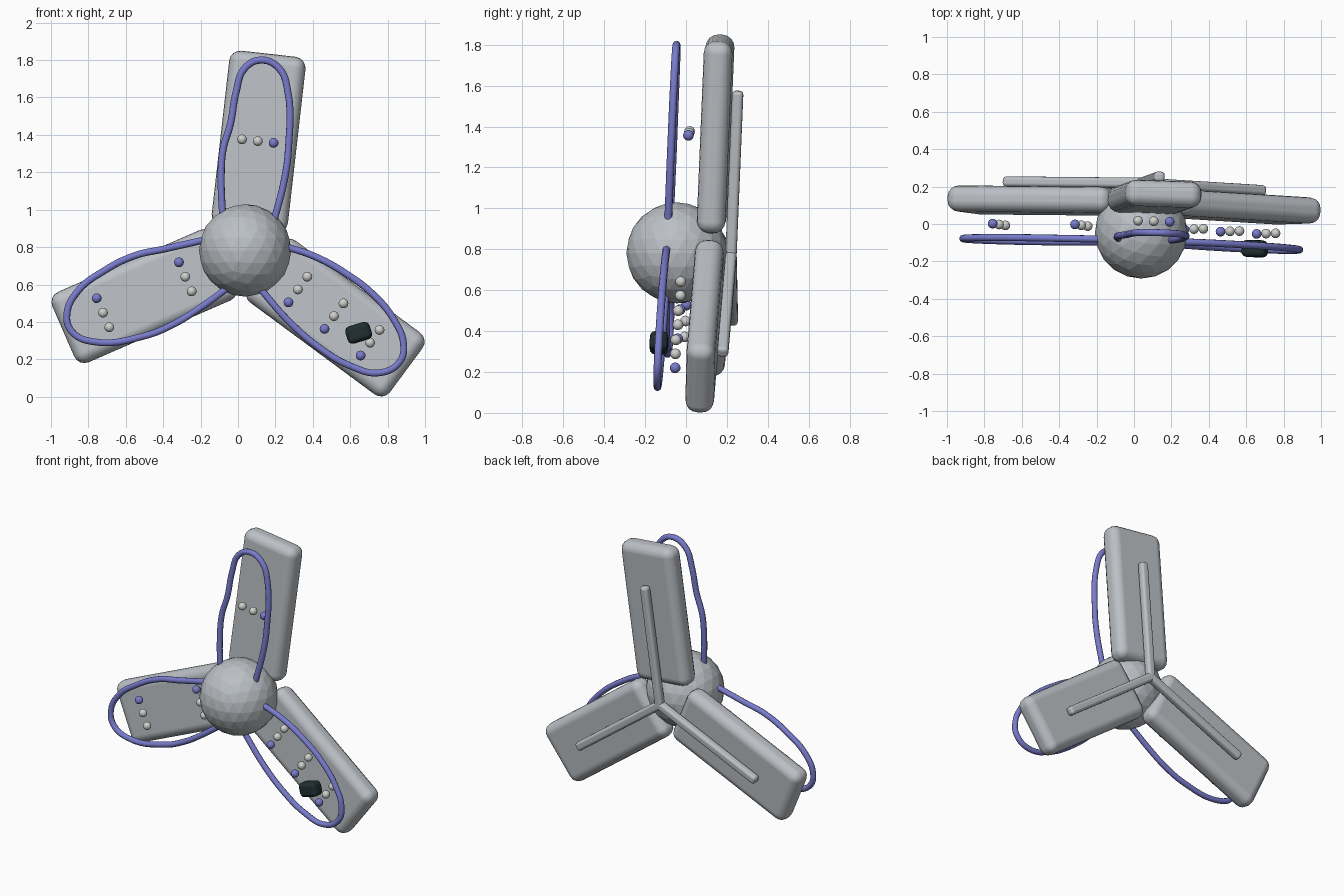
import bpy
import math
from mathutils import Matrix, Vector

cube = bpy.data.objects.get("Cube")
if cube:
    bpy.data.objects.remove(cube, do_unlink=True)


def material(name, rgb):
    m = bpy.data.materials.new(name)
    m.use_nodes = True
    m.diffuse_color = (*rgb, 1)
    m.node_tree.nodes["Principled BSDF"].inputs["Base Color"].default_value = (*rgb, 1)
    return m


GREY = material("steel grey", (0.50, 0.53, 0.56))
PALE = material("pale grey", (0.62, 0.62, 0.60))
BLUE = material("violet blue", (0.19, 0.20, 0.60))
DARK = material("near black", (0.015, 0.027, 0.03))

# Slightly tilted rotor plane, with its normal pointing to the front
ORIGIN = Vector((0.043, 0.12, 0.775))
SLOPE_X, SLOPE_Z = -0.029, 0.045
NORMAL = Vector((SLOPE_X, -1, SLOPE_Z)).normalized()
ACROSS = (Vector((1, 0, 0)) - NORMAL * NORMAL.x).normalized()
UP = NORMAL.cross(ACROSS)


def frame(degrees):
    """Axes of one arm: x outward, y to its left, z to the front."""
    a = math.radians(degrees)
    out = ACROSS * math.cos(a) + UP * math.sin(a)
    axes = Matrix((out, NORMAL.cross(out), NORMAL)).transposed()
    return Matrix.Translation(ORIGIN) @ axes.to_4x4()


def on_plane(x, z, forward):
    """Point seen at x, z that lies a distance in front of the rotor plane."""
    y = ORIGIN.y + SLOPE_X * (x - ORIGIN.x) + SLOPE_Z * (z - ORIGIN.z)
    return Vector((x, y - forward, z))


def finish(name, mat, smooth=True):
    ob = bpy.context.object
    ob.name = ob.data.name = name
    ob.data.materials.append(mat)
    for p in ob.data.polygons:
        p.use_smooth = smooth
    return ob


def rounded_box(name, mat, size, place, radius, segments=4):
    bpy.ops.mesh.primitive_cube_add(size=1)
    ob = finish(name, mat)
    ob.data.transform(Matrix.Diagonal((*size, 1)))
    ob.matrix_world = place
    bevel = ob.modifiers.new("rounded edges", "BEVEL")
    bevel.width = radius
    bevel.segments = segments
    bevel.harden_normals = True
    return ob


def tube_loop(name, points):
    curve = bpy.data.curves.new(name, "CURVE")
    curve.dimensions = "3D"
    curve.bevel_depth = 0.019
    curve.bevel_resolution = 3
    curve.resolution_u = 6
    curve.use_fill_caps = True
    spline = curve.splines.new("BEZIER")
    spline.bezier_points.add(len(points) - 1)
    for bp, (x, z) in zip(spline.bezier_points, points):
        bp.co = on_plane(x, z, 0.21)
        bp.handle_left_type = bp.handle_right_type = "AUTO"
    curve.materials.append(BLUE)
    ob = bpy.data.objects.new(name, curve)
    bpy.context.collection.objects.link(ob)


# Faceted hub
bpy.ops.mesh.primitive_ico_sphere_add(subdivisions=3, radius=0.247,
                                      location=ORIGIN + NORMAL * 0.165)
finish("hub", GREY, smooth=False)

# Hand-bent tube outlines, one in front of each blade
LOOPS = {
    "top": [(-0.08, 0.93), (-0.09, 1.17), (-0.08, 1.32), (-0.04, 1.46),
            (-0.01, 1.63), (0.035, 1.755), (0.125, 1.8), (0.22, 1.755),
            (0.265, 1.64), (0.27, 1.33), (0.25, 1.17), (0.19, 0.93)],
    "right": [(-0.03, 0.6), (-0.21, 0.47), (-0.34, 0.39), (-0.5, 0.325),
              (-0.78, 0.295), (-0.89, 0.35), (-0.915, 0.44), (-0.86, 0.56),
              (-0.715, 0.674), (-0.553, 0.754), (-0.393, 0.79), (-0.15, 0.845)],
    "left": [(0.1, 0.6), (0.275, 0.4), (0.435, 0.262), (0.6, 0.165),
             (0.757, 0.128), (0.865, 0.187), (0.885, 0.283), (0.837, 0.406),
             (0.73, 0.54), (0.57, 0.663), (0.41, 0.75), (0.23, 0.81)],
}

# Bead rows on each arm, by distance from the hub
NEAR, MIDDLE, FAR = 0.355, 0.595, 0.835
ARMS = [("top", 83.5, [MIDDLE]),
        ("right", 203.5, [NEAR, FAR]),
        ("left", 323.5, [NEAR, MIDDLE, FAR])]

INNER, OUTER = 0.12, 1.066
SPINE_START, SPINE_END = -0.03, 0.81

for side, angle, rows in ARMS:
    arm = frame(angle)

    # Blade
    middle = Matrix.Translation(((INNER + OUTER) / 2, 0, 0))
    rounded_box(side + "_blade", GREY, (OUTER - INNER, 0.41, 0.14),
                arm @ middle, 0.06)

    # Spine along the back of the blade
    middle = Matrix.Translation(((SPINE_START + SPINE_END) / 2, 0, -0.1))
    rounded_box(side + "_spine", GREY, (SPINE_END - SPINE_START, 0.058, 0.055),
                arm @ middle, 0.02, 3)

    # Tube outline
    tube_loop(side + "_tube_loop", LOOPS[side])

    # Rows of three beads, the last one coloured
    for r, distance in enumerate(rows):
        for i, mat in enumerate((PALE, PALE, BLUE)):
            spot = arm @ Vector((distance - 0.005, 0.085 * (1 - i), 0.13))
            bpy.ops.mesh.primitive_uv_sphere_add(segments=16, ring_count=10,
                                                 radius=0.026, location=spot)
            finish(f"{side}_bead_{r + 1}_{i + 1}", mat)

# Dark clip floating over the left blade
clip = frame(17)
clip.translation = on_plane(0.645, 0.342, 0.215)
rounded_box("dark_clip", DARK, (0.135, 0.095, 0.09), clip, 0.027, 3)
